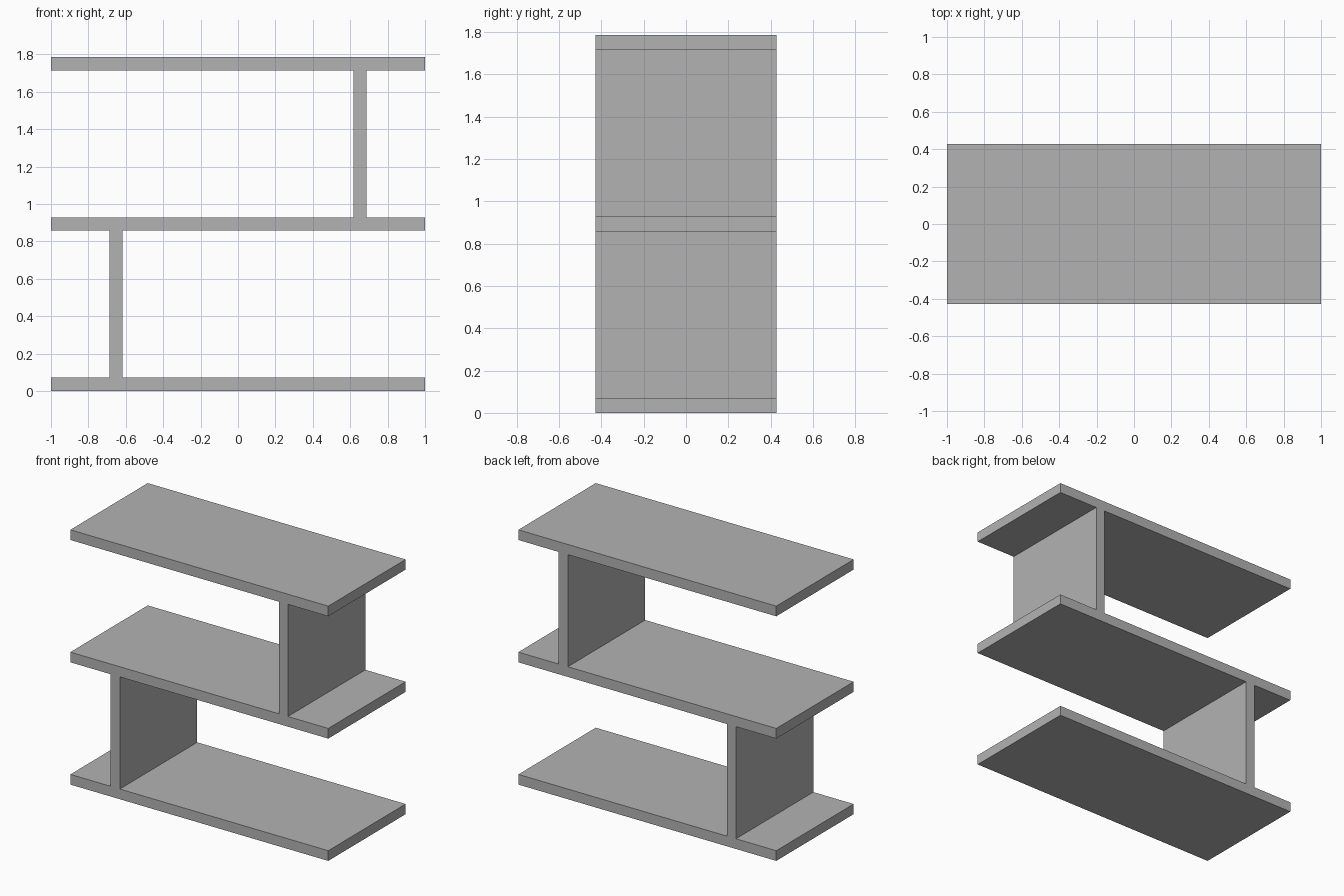
import bpy

cube = bpy.data.objects.get("Cube")
if cube:
    bpy.data.objects.remove(cube, do_unlink=True)

LENGTH, DEPTH, BOARD, HEIGHT = 2.0, 0.857, 0.0714, 1.786
STEP = (HEIGHT - BOARD) / 2      # spacing between shelves
OFFSET = 0.652                   # sideways position of the uprights

grey = bpy.data.materials.new("plain_grey")
grey.use_nodes = True
colour = (0.45, 0.45, 0.45, 1)
grey.diffuse_color = colour
grey.node_tree.nodes["Principled BSDF"].inputs["Base Color"].default_value = colour


def board(name, size, location):
    bpy.ops.mesh.primitive_cube_add(size=1, location=location)
    obj = bpy.context.object
    obj.name = name
    obj.scale = size
    bpy.ops.object.transform_apply(location=False, rotation=False, scale=True)
    obj.data.materials.append(grey)


# Three horizontal shelves
for i, level in enumerate(("bottom", "middle", "top")):
    board(f"{level}_shelf", (LENGTH, DEPTH, BOARD), (0, 0, BOARD / 2 + i * STEP))

# Two staggered uprights filling the gaps between shelves
for i, (name, side) in enumerate((("lower_upright", -1), ("upper_upright", 1))):
    board(name, (BOARD, DEPTH, STEP - BOARD),
          (side * OFFSET, 0, BOARD / 2 + (i + 0.5) * STEP))
